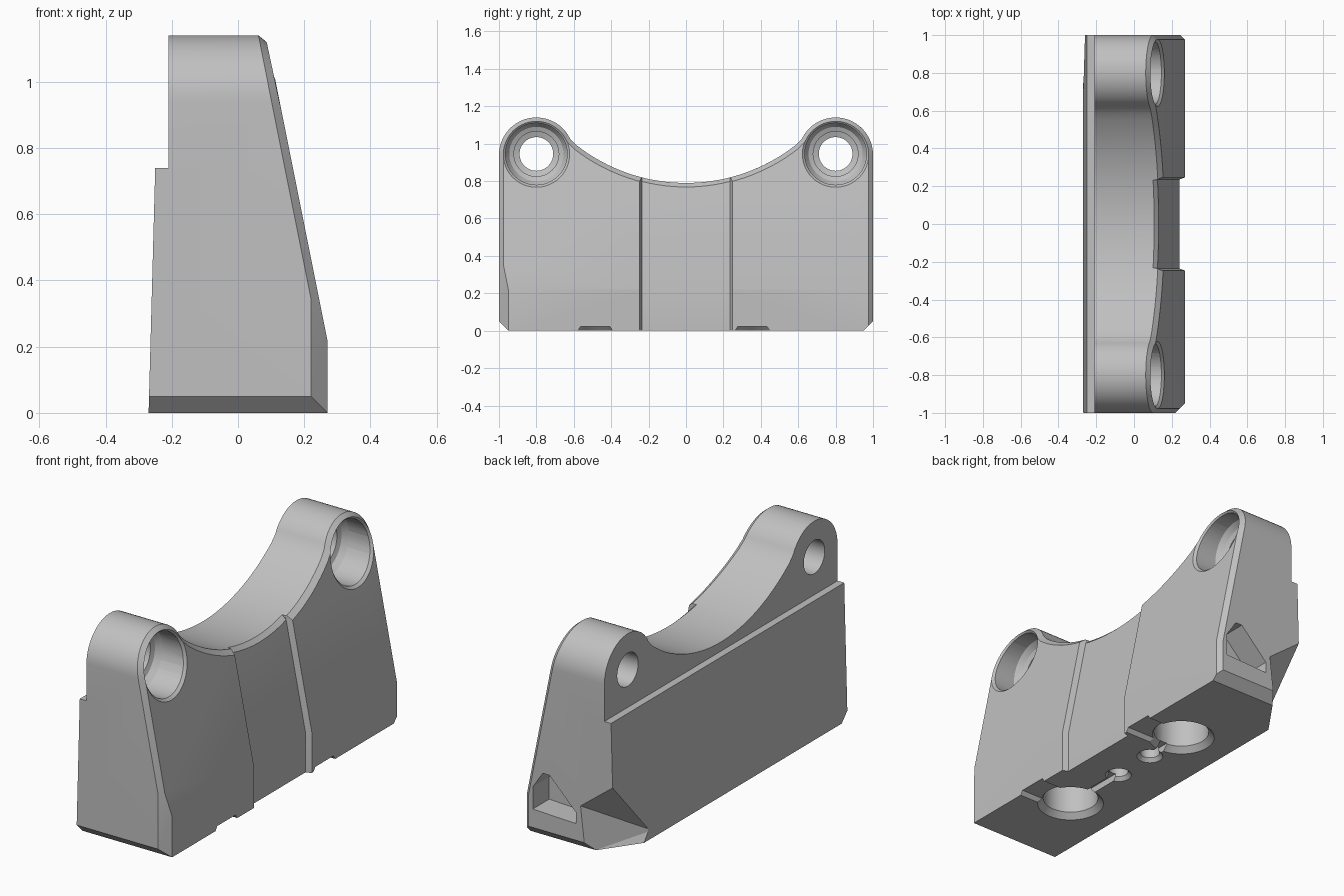
import bpy, bmesh
from math import sin, cos, pi, sqrt, radians

if "Cube" in bpy.data.objects:
    bpy.data.objects.remove(bpy.data.objects["Cube"])

grey = bpy.data.materials.new("plain_grey")
grey.use_nodes = True
grey.diffuse_color = (0.53, 0.53, 0.53, 1)
grey.node_tree.nodes["Principled BSDF"].inputs["Base Color"].default_value = (0.53, 0.53, 0.53, 1)

SLOPE, KNEE, HALF = 0.2, 0.22, 0.27


def front_x(z):
    return HALF - SLOPE * max(0, z - KNEE)


def saddle_z(y):
    return 1.74 - sqrt(0.95 ** 2 - y * y)


def loft(sections):
    """Closed solid through matching rings of points."""
    bm = bmesh.new()
    rings = [[bm.verts.new(p) for p in s] for s in sections]
    n = len(rings[0])
    for a, b in zip(rings, rings[1:]):
        for i in range(n):
            j = (i + 1) % n
            bm.faces.new((a[i], a[j], b[j], b[i]))
    bm.faces.new(rings[0][::-1])
    bm.faces.new(rings[-1])
    bmesh.ops.recalc_face_normals(bm, faces=bm.faces)
    return bm


def slice_off(bm, point, normal):
    geom = bm.verts[:] + bm.edges[:] + bm.faces[:]
    cut = bmesh.ops.bisect_plane(bm, geom=geom, plane_co=point, plane_no=normal,
                                 clear_outer=True)["geom_cut"]
    edges = [e for e in cut if isinstance(e, bmesh.types.BMEdge)]
    bmesh.ops.holes_fill(bm, edges=edges, sides=0)
    bmesh.ops.recalc_face_normals(bm, faces=bm.faces)


def to_object(bm, name):
    mesh = bpy.data.meshes.new(name)
    bm.to_mesh(mesh)
    bm.free()
    mesh.materials.append(grey)
    ob = bpy.data.objects.new(name, mesh)
    bpy.context.collection.objects.link(ob)
    return ob


def combine(target, bm, operation="DIFFERENCE"):
    tool = to_object(bm, "cutter")
    tool.hide_render = True
    mod = target.modifiers.new("combine", "BOOLEAN")
    mod.operation, mod.solver, mod.object = operation, "EXACT", tool
    bpy.context.view_layer.objects.active = target
    bpy.ops.object.modifier_apply(modifier=mod.name)
    bpy.data.objects.remove(tool)


def bore_x(y, z, steps, shear=0):
    """Round cutter along x from (radius, x) steps."""
    angles = [2 * pi * i / 48 for i in range(48)]
    return loft([[(x - shear * r * sin(a), y + r * cos(a), z + r * sin(a)) for a in angles]
                 for r, x in steps])


def bore_z(x, y, steps):
    angles = [2 * pi * i / 40 for i in range(40)]
    return loft([[(x + r * cos(a), y + r * sin(a), z) for a in angles] for r, z in steps])


def slot(x0, x1, y, bottom, top, depth):
    """Tapered groove in the underside, running along x."""
    return loft([[(x, y - bottom, -0.01), (x, y + bottom, -0.01),
                  (x, y + top, depth), (x, y - top, depth)] for x in (x0, x1)])


# Body: side outline with two round ears and a saddle between them
half = [(0.95, 0), (1, 0.05)]
half += [(0.8 + 0.2 * cos(radians(a)), 0.94 + 0.2 * sin(radians(a)))
         for a in [154.2 * i / 24 for i in range(25)]]
half += [(y, saddle_z(y)) for y in [0.62 * (1 - i / 18) for i in range(1, 18)]]
outline = half + [(0, saddle_z(0))] + [(-y, z) for y, z in reversed(half)]
bm = loft([[(x, y, z) for y, z in outline] for x in (-0.21, HALF)])
slice_off(bm, (HALF, 0, KNEE), (1, 0, SLOPE))

# Chamfer round the sloping face, wider on the near end
rim = [e for e in bm.edges if len(e.link_faces) == 2
       and sum(f.normal.x > 0.9 for f in e.link_faces) == 1
       and sum(v.co.z for v in e.verts) / 2 > 0.051]
bmesh.ops.bevel(bm, geom=rim, offset=0.024, offset_type="OFFSET", segments=1,
                affect="EDGES", clamp_overlap=False)
slice_off(bm, (0.22, -1, 0), (1, -1, 0))
body = to_object(bm, "bracket_body")

# Raised back plate, leaning slightly
plate = [(-0.95, 0), (0.95, 0), (1, 0.05), (1, 0.74), (-1, 0.74), (-1, 0.05)]
combine(body, loft([[(-0.27 + 0.027 * z, y, z) for y, z in plate],
                    [(-0.12, y, z) for y, z in plate]]), "UNION")

# Recessed centre panel and its chamfered upper edge
combine(body, loft([[(front_x(z) - 0.03, -0.235, z), (front_x(z) + 0.03, -0.26, z),
                     (front_x(z) + 0.03, 0.26, z), (front_x(z) - 0.03, 0.235, z)]
                    for z in (-0.1, KNEE, 1.3)]))
lip = []
for i in range(13):
    y = -0.234 + 0.039 * i
    z = saddle_z(y)
    x = front_x(z) - 0.03
    lip.append([(x - 0.024, y, z + 0.004), (x + 0.02, y, z + 0.004), (x + 0.02, y, z - 0.036)])
combine(body, loft(lip))

# Stepped bolt holes through the ears
for side in (-1, 1):
    y, z = 0.8 * side, 0.945
    face = front_x(z)
    combine(body, bore_x(y, z, [(0.09, -0.4), (0.09, -0.1), (0.12, -0.09), (0.12, -0.05),
                                (0.145, -0.04), (0.165, -0.01), (0.165, 0.4)]))
    combine(body, bore_x(y, z, [(0.16, face - 0.018), (0.194, face + 0.016)], SLOPE))

# Triangular pocket in the far end
pocket = [(0.22, 0.15), (0.22, 0.27), (0.16, 0.36), (0.12, 0.36), (-0.04, 0.2), (-0.04, 0.14)]
combine(body, loft([[(x, y, z) for x, z in pocket] for y in (0.86, 1.01)]))

# Faceted notch at the far back corner
bm = bmesh.new()
for p in [(-0.06, 1.01, 0.25), (-0.28, 1.01, 0.42), (-0.28, 0.69, 0.05), (-0.1, 1.01, 0.05),
          (-0.28, 0.74, -0.01), (-0.09, 1.01, -0.01), (-0.28, 1.01, -0.01)]:
    bm.verts.new(p)
bmesh.ops.convex_hull(bm, input=bm.verts[:])
bmesh.ops.recalc_face_normals(bm, faces=bm.faces)
combine(body, bm)

# Underside: round sockets, small holes, side slots and link channels
for y, slot_y, small_y in ((-0.48, -0.485, -0.1), (0.4, 0.355, 0.15)):
    combine(body, bore_z(0.02, y, [(0.178, -0.01), (0.14, 0.03), (0.14, 0.2)]))
    combine(body, bore_z(0.02, small_y, [(0.075, -0.01), (0.05, 0.02), (0.05, 0.09)]))
    combine(body, slot(0.03, 0.3, slot_y, 0.1, 0.078, 0.022))
    mid, reach = (y + small_y) / 2, abs(y - small_y) / 2
    combine(body, slot(0, 0.045, mid, reach, reach, 0.035))

# Smooth curves with crisp edges
bpy.ops.object.select_all(action="DESELECT")
body.select_set(True)
bpy.context.view_layer.objects.active = body
bpy.ops.object.shade_smooth_by_angle(angle=radians(18))
